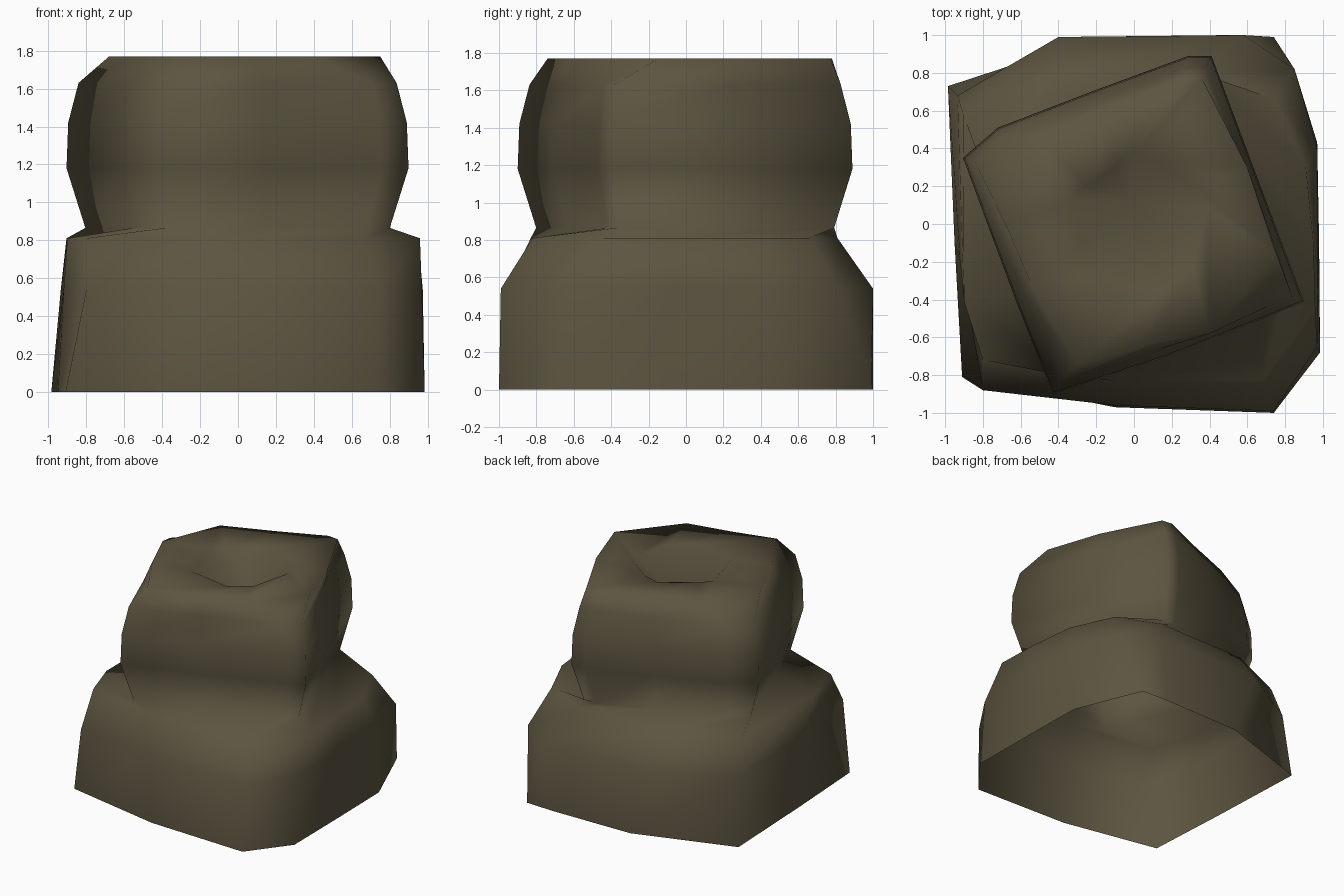
import bpy, bmesh

if "Cube" in bpy.data.objects:
    bpy.data.objects.remove(bpy.data.objects["Cube"])

rock = bpy.data.materials.new("olive_stone")
rock.diffuse_color = (0.108, 0.09, 0.052, 1)
rock.use_nodes = True
rock.node_tree.nodes["Principled BSDF"].inputs["Base Color"].default_value = rock.diffuse_color


def scaled(outline, f):
    return [(x * f, y * f) for x, y in outline]


def shell(name, layers, tip):
    """Loft one smooth skin through (height, outline) layers, open below, closed at tip."""
    bm = bmesh.new()
    rings = [[bm.verts.new((x, y, z)) for x, y in pts] for z, pts in layers]
    n = len(rings[0])
    for a, b in zip(rings, rings[1:]):
        for i in range(n):
            j = (i + 1) % n
            bm.faces.new((a[j], a[i], b[i], b[j]))
    t = bm.verts.new(tip)
    for i in range(n):
        bm.faces.new((rings[-1][(i + 1) % n], rings[-1][i], t))
    for f in bm.faces:
        f.smooth = True
    me = bpy.data.meshes.new(name)
    bm.to_mesh(me)
    bm.free()
    me.materials.append(rock)
    ob = bpy.data.objects.new(name, me)
    bpy.context.collection.objects.link(ob)
    return ob


# Lower stone outlines: wide foot, slightly bulged waist, sloping shoulder
foot = [(-.985, .73), (-.19, .99), (.5, 1), (.74, .99), (.97, .43), (.98, -.1),
        (.985, -.68), (.74, -1), (-.1, -.97), (-.91, -.81), (-.95, -.1)]
waist = [(-.935, .68), (-.4, .99), (.58, 1), (.85, .82), (.97, .4), (.975, -.1),
         (.97, -.65), (.74, -.99), (-.1, -.96), (-.8, -.88), (-.92, -.2)]
shoulder = [(-.905, .58), (-.4, .8), (.4, .81), (.75, .66), (.91, .3), (.95, -.1),
            (.96, -.45), (.68, -.82), (-.1, -.83), (-.8, -.72), (-.9, -.41)]

# Upper stone outlines: turned block, cut-off top corners, rim of the hollow
belly = [(-.905, .35), (-.72, .51), (-.2, .71), (.29, .89), (.41, .89), (.64, .28),
         (.9, -.41), (.76, -.47), (.15, -.71), (-.43, -.9), (-.62, -.42)]
crown = [(-.68, .0), (-.49, .47), (-.08, .63), (.27, .78), (.36, .77), (.6, .3),
         (.75, -.15), (.4, -.58), (.05, -.65), (-.3, -.74), (-.54, -.33)]
rim = [(-.33, .12), (-.25, .2), (-.1, .3), (0, .37), (.14, .33), (.32, .2),
       (.39, .08), (.31, -.235), (.15, -.36), (-.21, -.29), (-.27, -.1)]

shell("stacked_stone",
      [(0, foot), (.54, waist), (.81, shoulder), (.865, scaled(belly, .89)),
       (1.18, belly), (1.42, scaled(belly, .99)), (1.63, scaled(belly, .93)),
       (1.77, crown), (1.76, rim)],
      tip=(-.02, .13, 1.5))
